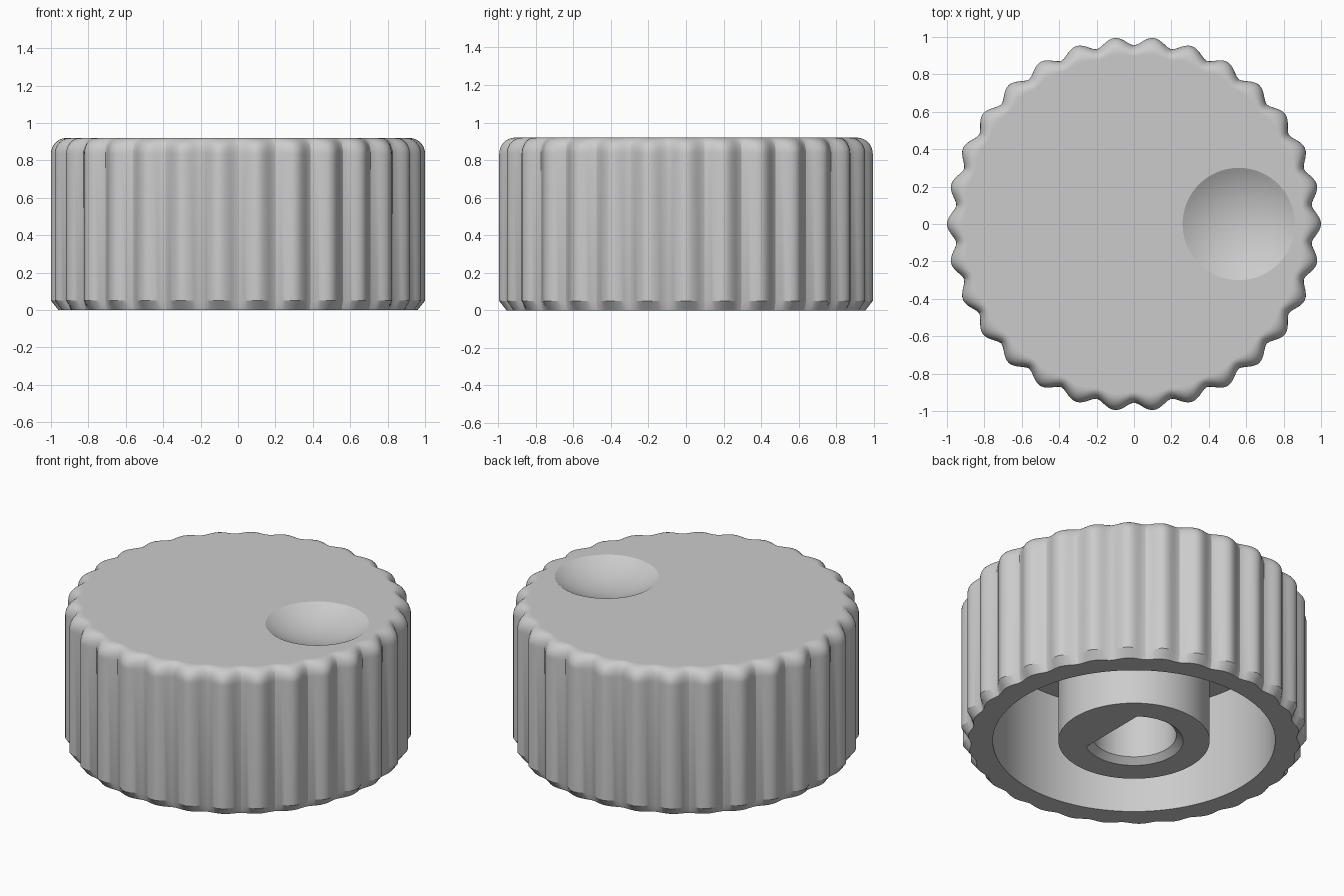
import bpy
import bmesh
from math import sin, cos, radians, pi, tau

cube = bpy.data.objects.get("Cube")
if cube:
    bpy.data.objects.remove(cube)

SEGMENTS = 360
LOBES = 30
HEIGHT = 0.92
FILLET = 0.085
ANGLES = [tau * i / SEGMENTS for i in range(SEGMENTS)]

grey = bpy.data.materials.new("plain_grey")
grey.use_nodes = True
grey.diffuse_color = (0.6, 0.6, 0.6, 1)
grey.node_tree.nodes["Principled BSDF"].inputs["Base Color"].default_value = (0.6, 0.6, 0.6, 1)


def circle(r, z, cx=0.0, flat=None):
    """Ring of points; flat cuts it off at that x to make a D shape."""
    ring = []
    for a in ANGLES:
        x = r * cos(a)
        if flat is not None:
            x = min(x, flat)
        ring.append((x + cx, r * sin(a), z))
    return ring


def scalloped(valley, peak, z):
    """Ring with rounded grip lobes."""
    ring = []
    for a in ANGLES:
        wave = max(0.0, 0.5 + 0.5 * cos(LOBES * a)) ** 0.8
        r = valley + (peak - valley) * wave
        ring.append((r * cos(a), r * sin(a), z))
    return ring


def skin(name, rings):
    """Join successive rings into a closed, smooth-shaded surface."""
    bm = bmesh.new()
    loops = [[bm.verts.new(p) for p in ring] for ring in rings]
    for a, b in zip(loops, loops[1:]):
        for i in range(SEGMENTS):
            j = (i + 1) % SEGMENTS
            bm.faces.new((a[i], a[j], b[j], b[i]))
    bm.faces.new(loops[0])
    bm.faces.new(loops[-1])
    bmesh.ops.recalc_face_normals(bm, faces=bm.faces[:])
    mesh = bpy.data.meshes.new(name)
    bm.to_mesh(mesh)
    bm.free()
    mesh.materials.append(grey)
    obj = bpy.data.objects.new(name, mesh)
    bpy.context.collection.objects.link(obj)
    bpy.ops.object.select_all(action='DESELECT')
    obj.select_set(True)
    bpy.context.view_layer.objects.active = obj
    bpy.ops.object.shade_smooth_by_angle(angle=radians(22))
    return obj


# Finger dimple: spherical cap sunk into the top, from its middle outwards
rim_angle = radians(31)
ball = 0.3 / sin(rim_angle)
shell = []
for k in range(1, 17):
    t = rim_angle * k / 16
    shell.append(circle(ball * sin(t), HEIGHT - ball * (cos(t) - cos(rim_angle)), 0.56))

# Flat top and rounded upper edge
shell.append(scalloped(0.895, 0.91, HEIGHT))
for k in range(11):
    t = pi / 2 * k / 10
    z = HEIGHT - FILLET * (1 - cos(t))
    shell.append(scalloped(0.9 + 0.055 * sin(t), 0.915 + FILLET * sin(t), z))

# Grip wall, bottom chamfer and hollow underside
shell += [
    scalloped(0.955, 1.0, 0.05),
    scalloped(0.942, 0.96, 0),
    circle(0.817, 0),
    circle(0.817, 0.69),
]
skin("knob_shell", shell)

# Shaft boss with a D-shaped, chamfered bore
FLAT = 0.168
skin("shaft_boss", [
    circle(0.4375, 0.72),
    circle(0.4375, 0),
    circle(0.284, 0, flat=FLAT),
    circle(0.245, 0.035, flat=FLAT),
    circle(0.245, 0.65, flat=FLAT),
])
